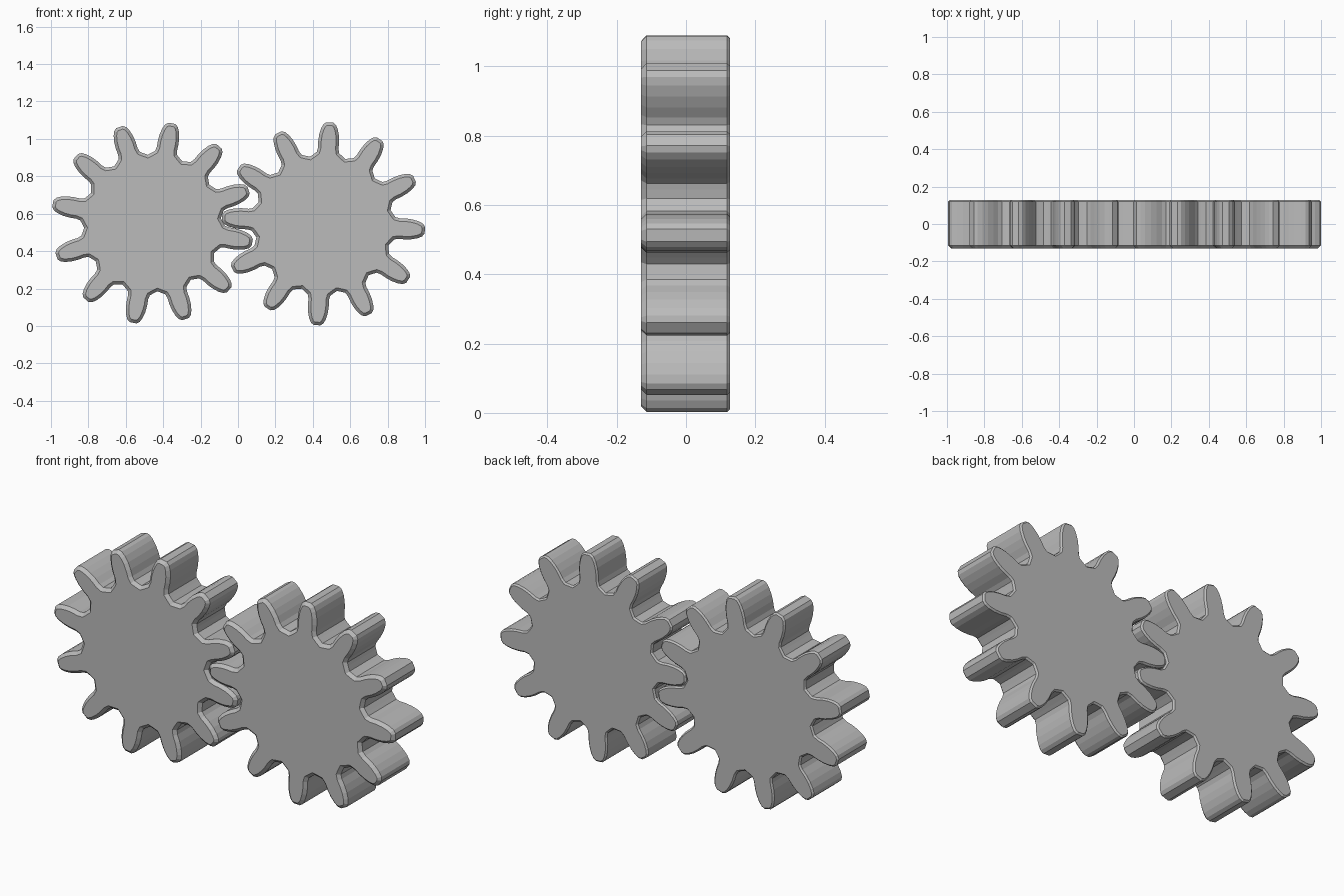
import bpy
import bmesh
from math import atan2, cos, hypot, pi, radians, sin

if "Cube" in bpy.data.objects:
    bpy.data.objects.remove(bpy.data.objects["Cube"], do_unlink=True)

TEETH = 12
ROOT = 0.366
FRONT, BACK = -0.13, 0.127

# Right flank of one tooth, root to tip: (half width, radius)
FLANK = [(0.074, 0.370), (0.060, 0.382), (0.055, 0.405), (0.056, 0.440),
         (0.053, 0.475), (0.045, 0.508), (0.034, 0.531), (0.018, 0.543)]

grey = bpy.data.materials.new("plain_grey")
grey.use_nodes = True
colour = (0.5, 0.5, 0.5, 1)
grey.diffuse_color = colour
grey.node_tree.nodes["Principled BSDF"].inputs["Base Color"].default_value = colour


def gear_outline(phase):
    """Closed outline: each tooth is a mirrored flank, then a valley point."""
    tooth = FLANK + [(-w, r) for w, r in reversed(FLANK)]
    points = []
    for i in range(TEETH):
        centre = radians(phase) + i * 2 * pi / TEETH
        for w, r in tooth:
            a = centre - atan2(w, r)
            d = hypot(w, r)
            points.append((d * cos(a), d * sin(a)))
        valley = centre + pi / TEETH
        points.append((ROOT * cos(valley), ROOT * sin(valley)))
    return points


def make_gear(name, x, z, phase):
    bm = bmesh.new()
    # Solid gear blank
    front = bm.faces.new([bm.verts.new((px, FRONT, pz))
                          for px, pz in gear_outline(phase)])
    extruded = bmesh.ops.extrude_face_region(bm, geom=[front], use_keep_orig=True)
    for v in extruded["geom"]:
        if isinstance(v, bmesh.types.BMVert):
            v.co.y = BACK
    bmesh.ops.recalc_face_normals(bm, faces=bm.faces[:])

    # Wider chamfer on the front rim, finer one on the back rim
    for y, size in ((FRONT, 0.016), (BACK, 0.008)):
        rim = [e for e in bm.edges
               if all(abs(v.co.y - y) < 1e-5 for v in e.verts)]
        bmesh.ops.bevel(bm, geom=rim, offset=size, segments=1,
                        affect='EDGES', clamp_overlap=True)

    mesh = bpy.data.meshes.new(name)
    bm.to_mesh(mesh)
    bm.free()
    mesh.materials.append(grey)
    gear = bpy.data.objects.new(name, mesh)
    gear.location = (x, 0, z)
    bpy.context.collection.objects.link(gear)


make_gear("right_gear", -0.457, 0.550, 19)
make_gear("left_gear", 0.457, 0.546, 26.4)
